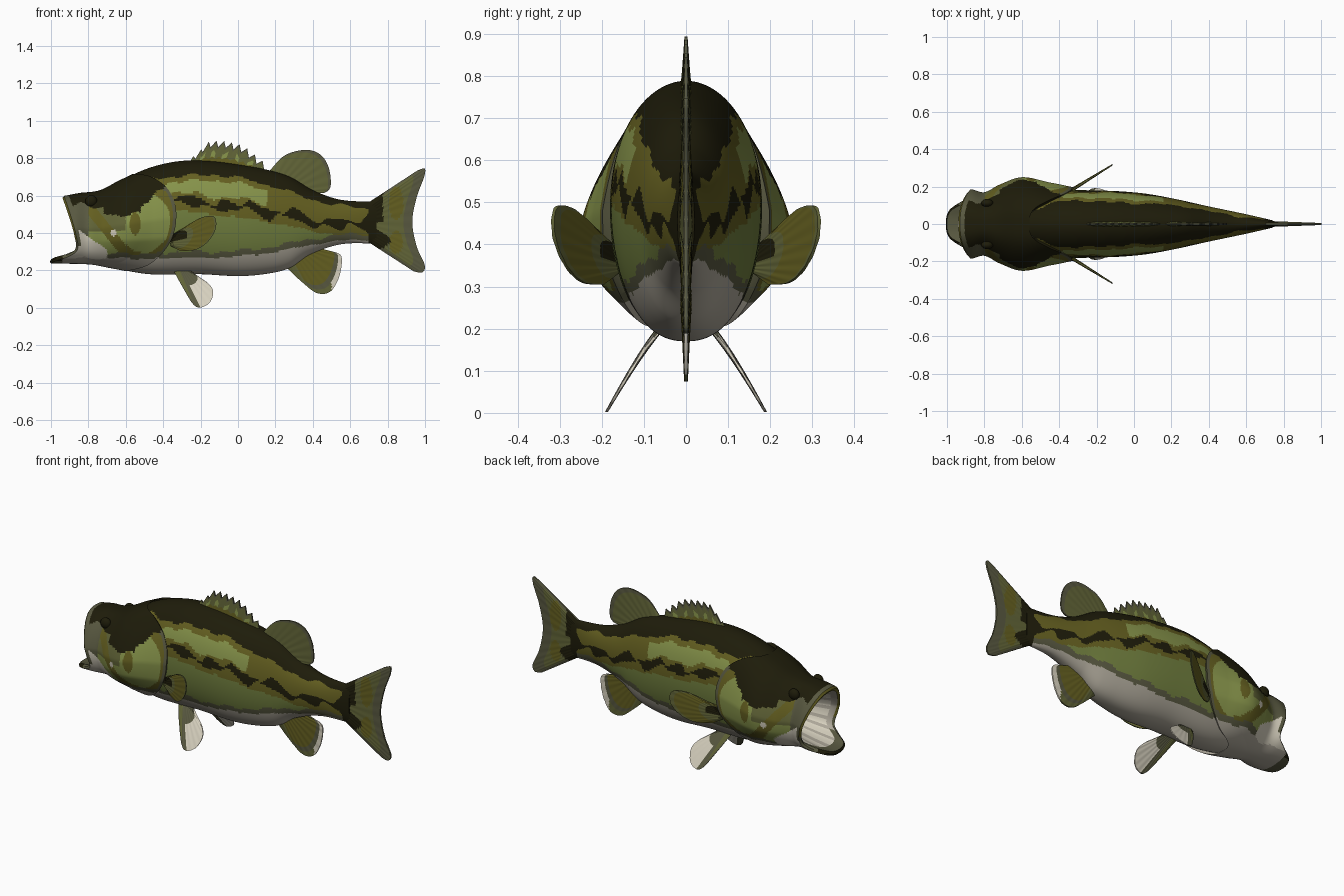
import bpy, bmesh, math
from math import sin, cos, pi, hypot

if "Cube" in bpy.data.objects:
    bpy.data.objects.remove(bpy.data.objects["Cube"])


def material(name, rgb):
    m = bpy.data.materials.new(name)
    lin = [((c / 255 + 0.055) / 1.055) ** 2.4 if c > 10 else c / 3294 for c in rgb]
    m.diffuse_color = (*lin, 1)
    m.use_nodes = True
    m.node_tree.nodes["Principled BSDF"].inputs["Base Color"].default_value = m.diffuse_color
    return m


DARK, BROWN, LIGHT, MID, GREY, BELLY, CREAM, FIN = range(8)
MATS = [material(n, c) for n, c in (
    ("dark back", (30, 28, 10)), ("olive brown", (100, 95, 32)), ("light green", (134, 147, 74)),
    ("mid green", (112, 126, 62)), ("grey olive", (88, 88, 64)), ("belly grey", (172, 166, 152)),
    ("cream", (214, 208, 190)), ("fin olive", (97, 100, 55)))]


def spline(pts, x):
    """Smooth interpolation through (x, value) pairs."""
    x = min(max(x, pts[0][0]), pts[-1][0])
    k = 0
    while k < len(pts) - 2 and x > pts[k + 1][0]:
        k += 1

    def slope(i):
        a, b = pts[max(i - 1, 0)], pts[min(i + 1, len(pts) - 1)]
        return (b[1] - a[1]) / (b[0] - a[0])
    (x0, a), (x1, b) = pts[k], pts[k + 1]
    h = x1 - x0
    t = (x - x0) / h
    return (a * (2*t**3 - 3*t*t + 1) + b * (3*t*t - 2*t**3)
            + h * slope(k) * (t**3 - 2*t*t + t) + h * slope(k + 1) * (t**3 - t*t))


def loft(name, rings, colour, angle=40):
    """Skin closed rings, cap both ends; colour(centre, ring, index) picks the material."""
    bm = bmesh.new()
    vs = [[bm.verts.new(p) for p in r] for r in rings]
    n = len(rings[0])
    for i in range(len(vs) - 1):
        for j in range(n):
            k = (j + 1) % n
            f = bm.faces.new((vs[i][j], vs[i][k], vs[i + 1][k], vs[i + 1][j]))
            f.material_index = colour(f.calc_center_median(), i, j)
    for i, r in ((0, vs[0]), (len(vs) - 2, vs[-1])):
        f = bm.faces.new(r)
        f.material_index = colour(f.calc_center_median(), i, 0)
    bmesh.ops.recalc_face_normals(bm, faces=bm.faces)
    me = bpy.data.meshes.new(name)
    bm.to_mesh(me)
    bm.free()
    for m in MATS:
        me.materials.append(m)
    for p in me.polygons:
        p.use_smooth = True
    me.set_sharp_from_angle(angle=math.radians(angle))
    ob = bpy.data.objects.new(name, me)
    bpy.context.collection.objects.link(ob)


# Side outline and widths
TOP = [(-1, .585), (-.93, .595), (-.85, .61), (-.74, .625), (-.63, .68), (-.47, .75), (-.31, .785),
       (-.15, .785), (.01, .765), (.17, .735), (.28, .70), (.41, .625), (.55, .578), (.74, .567)]
BOT = [(-1, .24), (-.79, .235), (-.68, .215), (-.47, .18), (-.2, .18), (.01, .17), (.17, .185),
       (.28, .215), (.385, .285), (.55, .34), (.74, .345)]
W_BODY = [(-.66, .15), (-.4, .178), (-.15, .178), (.04, .165), (.2, .138), (.4, .094), (.6, .052), (.74, .02)]
W_HEAD = [(-1, .16), (-.93, .18), (-.87, .185), (-.8, .17), (-.72, .21), (-.6, .25), (-.45, .222), (-.33, .198)]
N = 144
ANGLES = [2 * pi * j / N for j in range(N)]

# Pattern lines along the flank
BACK = [(-.6, .69), (-.35, .70), (-.1, .71), (.17, .655), (.33, .60), (.5, .555), (.7, .53)]
LINE = [(-.5, .585), (-.35, .575), (-.1, .55), (.17, .515), (.33, .48), (.55, .445), (.75, .45)]
VENT = [(-.6, .27), (0, .275), (.3, .32), (.5, .355), (.7, .365)]


def body_colour(c, i, j):
    x, z = c.x, c.z
    n = .007 * sin(23 * x + 1) + .005 * sin(51 * x + 20 * z)
    back, vent = spline(BACK, x), spline(VENT, x)
    if x > .70 - .8 * max(0, .06 - abs(z - .45)) or z > back + n:
        return DARK
    if z < vent + n * .5:
        return BELLY
    if z < vent + .03 + n:
        return GREY
    d = z - spline(LINE, x) - 1.6 * n
    if abs(d) < .019 + .014 * sin(37 * x + 30 * z):
        return DARK
    if abs(d) < .042:
        return BROWN
    if d > 0:
        return BROWN if z > back - .03 + n or x > .16 + n else LIGHT
    return BROWN if x > .5 + 2 * n or d > -.055 - n else MID


# Body
rings = []
for i in range(301):
    x = -.66 + 1.40 * i / 300
    t, b, w = spline(TOP, x), spline(BOT, x), spline(W_BODY, x)
    rings.append([(x, w * math.copysign(abs(sin(a)) ** (.85 + .15 * max(0, cos(a))), sin(a)),
                   (t + b) / 2 + (t - b) / 2 * cos(a)) for a in ANGLES])
loft("body", rings, body_colour)

# Head: front edge is the open mouth, rear edge is the curved gill cover
FRONT = [(-1, -1.0), (-.92, -.975), (-.8, -.91), (-.62, -.86), (-.2, -.865), (.4, -.895), (1, -.93)]
REAR = [(-1, -.6), (-.8, -.47), (-.4, -.36), (.1, -.33), (.5, -.37), (.8, -.46), (1, -.56)]


def head_point(a, t):
    q, s = cos(a), sin(a)
    x = spline(FRONT, q) * (1 - t) + spline(REAR, q) * t
    top, b, w = spline(TOP, x) + .004, spline(BOT, x) - .003, spline(W_HEAD, x)
    w *= (1 - .25 * max(0, q)) * (1 + .4 * min(0, q + .35) * min(1, 1.5 * t))
    return (x, w * math.copysign(abs(s) ** .72, s), (top + b) / 2 + (top - b) / 2 * q)


def squeeze(ring, k, x=0, f=0):
    """Shrink a ring towards the mouth axis and slide it towards x."""
    return [(px + (x - px) * f, py * k, .41 + (pz - .41) * k) for px, py, pz in ring]


rim = [head_point(a, 0) for a in ANGLES]
rings = [squeeze(rim, .35, -.62, 1), squeeze(rim, .6, -.65, .85), squeeze(rim, .74, -.68, .5),
         squeeze(rim, .82, -.7, .2), squeeze(rim, .87), squeeze(rim, .94, -1.2, .03)]
INNER = len(rings)
STEPS = 150
rings += [[head_point(a, t / STEPS) for a in ANGLES] for t in range(STEPS + 1)]
rings.append([(x - .012, y * .82, .48 + (z - .48) * .94) for x, y, z in rings[-1]])


def head_colour(c, i, j):
    x, z = c.x, c.z
    if i < 1:
        return DARK
    if i < INNER:                                   # mouth lining and lips
        if x < -.93 and z < .4:
            return DARK if i > 3 else GREY
        if i < 3:
            return CREAM if sin(j * .7) > -.5 else BELLY
        return (GREY if z < .3 else BELLY) if i < 4 else BROWN if z > .36 else GREY
    n = .012 * sin(29 * x + 1) + .007 * sin(60 * x + 25 * z)
    if x < -.94 and z < .32:
        return DARK if z > .25 else GREY
    front = -.865 + .16 * (.5 - z) if z < .5 else -.865 - .4 * (z - .5)
    if x < front and z > .33:
        return GREY
    if z > (.545 if x < -.52 else .545 + .75 * min(x + .52, .17)) + n:
        return DARK
    if z < .265 + n * .4:
        return BELLY
    if hypot(x + .665, z - .4) < .017 or (x < -.7 and z < .345 + .6 * (-.74 - x) + n):
        return CREAM
    if z < .29 + n * .5:
        return GREY
    if -.72 < x < -.52 and abs(z - .525) < .025 + n:
        return DARK
    if x > -.6:
        d = hypot((x + .5) / .17, (z - .46) / .2) + 2 * n
        if i > INNER + STEPS - 6 or d > 1.05:
            return GREY
        return BROWN if d > .82 or hypot((x + .55) / .03, (z - .45) / .06) < 1 else LIGHT
    if x < -.8:
        return GREY
    return BROWN if sin(30 * x + 24 * z) > .5 else LIGHT if z < .41 else FIN


loft("head", rings, head_colour)

# Eyes
for s in (1, -1):
    def eye_ring(k):
        p = pi * k / 12
        r = .032 * max(sin(p), .02)
        return [(-.785 + r * cos(a), s * (.112 - .022 * cos(p)), .57 + r * sin(a))
                for a in (2 * pi * j / 24 for j in range(24))]
    loft("eye", [eye_ring(k) for k in range(13)], lambda c, i, j: DARK)


def sample(pts, u, smooth):
    f = u * (len(pts) - 1)
    if smooth:
        return [spline([(i, p[d]) for i, p in enumerate(pts)], f) for d in (0, 1)]
    k = min(int(f), len(pts) - 2)
    return [pts[k][d] + (pts[k + 1][d] - pts[k][d]) * (f - k) for d in (0, 1)]


def fin(name, base, tip, colour, side=lambda x, z: 0, th=.012, smooth=True, rays=12, nu=80, nv=24):
    """Thin fin between a base line and a tip line in x-z, with fine rays."""
    rings = []
    for i in range(nu + 1):
        u = i / nu
        b, t = sample(base, u, False), sample(tip, u, smooth)
        front, rear = [], []
        for j in range(nv + 1):
            v = j / nv
            x, z = b[0] + (t[0] - b[0]) * v, b[1] + (t[1] - b[1]) * v
            h = (th * (1 - .7 * v) + .0006 * cos(2 * pi * rays * u)) * min(1, .35 + 6 * u * (1 - u))
            front.append((x, side(x, z) - h, z))
            rear.append((x, side(x, z) + h, z))
        rings.append(front + rear[::-1])
    loft(name, rings, lambda c, i, j: colour(i / nu, min(j, 2 * nv + 1 - j) / nv, c.x, c.z), 50)


# Spiny dorsal fin with a saw-tooth edge
ENV = [(-.27, .775), (-.2, .835), (-.16, .872), (0, .855), (.06, .815), (.14, .75)]
tip = []
for k in range(21):
    x = -.27 + .41 * k / 20
    tip.append((x + (.012 if k % 2 else 0), spline(ENV, x) + (.02 if k % 2 else -.014)))
fin("spiny_dorsal_fin", [(-.27, .76), (-.1, .76), (.13, .72)], tip,
    lambda u, v, x, z: LIGHT if .35 < v < .6 and sin(40 * u) > .4 else BROWN if v < .35 else GREY if v > .85 else FIN,
    smooth=False, rays=10, th=.014)

# Soft dorsal fin
fin("soft_dorsal_fin", [(.15, .71), (.41, .60)],
    [(.17, .735), (.25, .815), (.36, .845), (.44, .82), (.485, .75), (.495, .65), (.46, .615), (.41, .625)],
    lambda u, v, x, z: GREY if v > .9 else FIN, th=.013)

# Anal fin
fin("anal_fin", [(.26, .23), (.44, .33)],
    [(.27, .205), (.34, .14), (.42, .08), (.49, .085), (.535, .15), (.555, .24), (.54, .29), (.45, .31)],
    lambda u, v, x, z: FIN if u < .2 else BROWN if v < .74 else GREY if v < .86 else CREAM if x > .5 else FIN, th=.013)


# Tail fin
def tail_colour(u, v, x, z):
    if x < .775 + .04 * cos(40 * (z - .36)) * (z < .46):
        return DARK
    if hypot((x - .845) / .038, (z - .56) / .09) < 1 or hypot((x - .845) / .036, (z - .35) / .06) < 1:
        return BROWN
    return GREY if v > .76 or u < .08 or u > .92 else FIN


fin("tail_fin", [(.70, .35), (.70, .46), (.70, .565)],
    [(.94, .195), (.985, .19), (.998, .23), (.955, .33), (.932, .46), (.955, .59), (.995, .70), (.998, .745), (.96, .735)],
    tail_colour, th=.016, rays=16)

# Paired fins
for s, tag in ((-1, "right"), (1, "left")):
    fin("pelvic_fin_" + tag, [(-.34, .21), (-.25, .20)],
        [(-.34, .19), (-.29, .10), (-.24, .02), (-.2, .002), (-.15, .03), (-.133, .09), (-.17, .14), (-.24, .18)],
        lambda u, v, x, z: FIN if u < .3 and v < .8 else GREY if u < .42 or v < .4 else CREAM,
        lambda x, z, s=s: s * (.05 + .14 * max(0, (.21 - z) / .21) ** .85), th=.01)
    fin("pectoral_fin_" + tag, [(-.37, .385), (-.36, .33)],
        [(-.33, .40), (-.25, .455), (-.18, .488), (-.125, .485), (-.12, .42), (-.165, .35), (-.23, .31), (-.31, .305)],
        lambda u, v, x, z: DARK if v < .36 and u < .6 else FIN if v < .46 or v > .94 else BROWN,
        lambda x, z, s=s: s * (.165 + (x + .36) * .62), th=.012)
